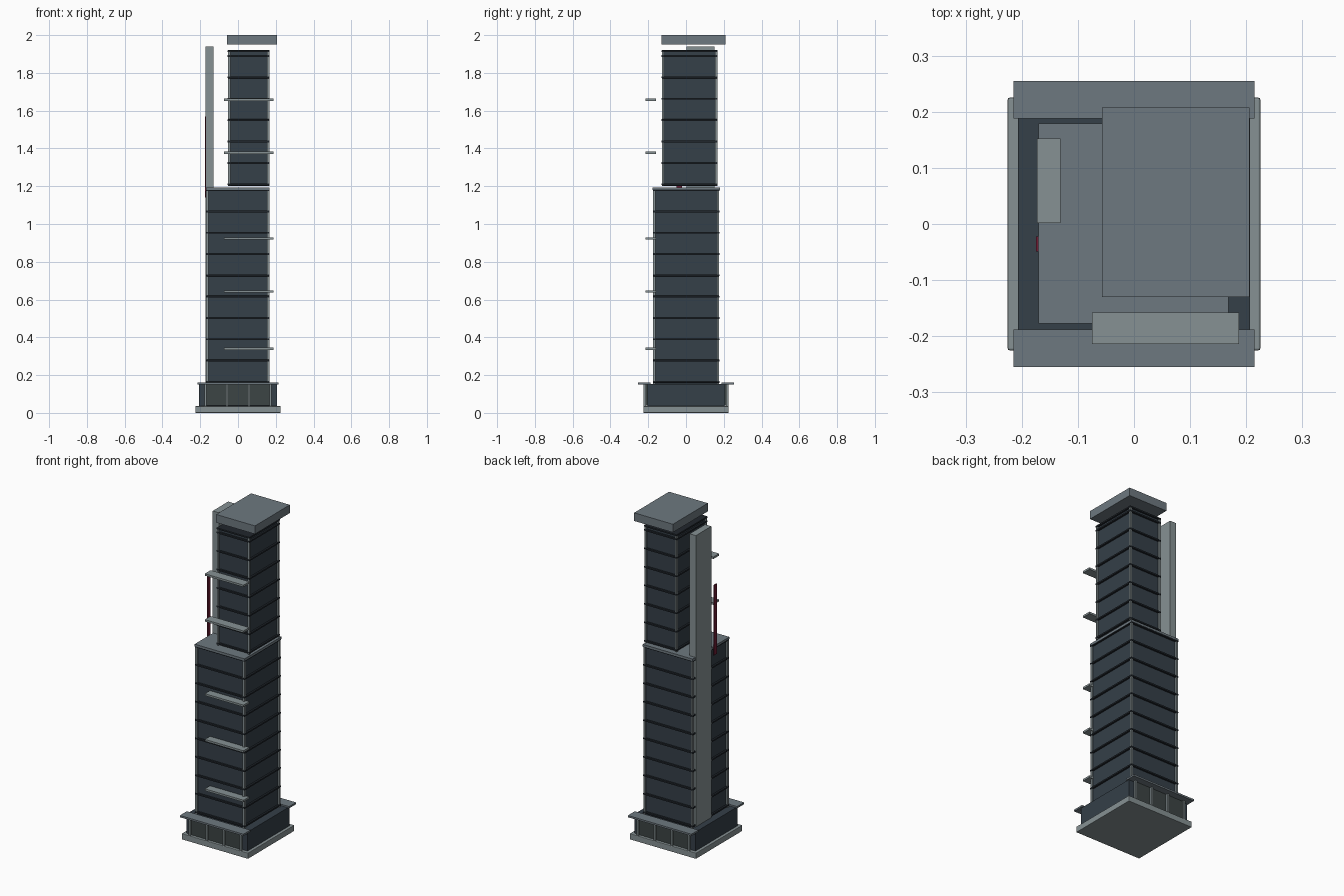
import bpy

if "Cube" in bpy.data.objects:
    bpy.data.objects.remove(bpy.data.objects["Cube"])


def mat(name, r, g, b):
    m = bpy.data.materials.new(name)
    m.diffuse_color = (r, g, b, 1)
    m.use_nodes = True
    m.node_tree.nodes["Principled BSDF"].inputs["Base Color"].default_value = m.diffuse_color
    return m


GLASS = mat("dark_glass", .035, .05, .065)
BAND = mat("dark_band", .015, .02, .026)
ROOF = mat("roof_grey", .155, .19, .215)
STONE = mat("concrete", .24, .285, .295)
SHOP = mat("shopfront_glass", .045, .058, .058)
RED = mat("sign_red", .16, .012, .035)


def box(name, x0, x1, y0, y1, z0, z1, m, bevel=0):
    """Axis-aligned box from its limits, with an optional edge bevel."""
    bpy.ops.mesh.primitive_cube_add(size=1, location=((x0+x1)/2, (y0+y1)/2, (z0+z1)/2))
    o = bpy.context.object
    o.name = name
    o.scale = (x1-x0, y1-y0, z1-z0)
    bpy.ops.object.transform_apply(location=False, rotation=False, scale=True)
    o.data.materials.append(m)
    if bevel:
        b = o.modifiers.new("edge", 'BEVEL')
        b.width = bevel
        b.segments = 2
    return o


def tower(name, x0, x1, y0, y1, z0, z1, bands):
    """Glass shaft with corner posts and projecting floor bands."""
    i = .011
    box(name + "_shaft", x0+i, x1-i, y0+i, y1-i, z0, z1, GLASS)
    for x in (x0+.002, x1-.014):
        for y in (y0+.002, y1-.014):
            box(name + "_corner_post", x, x+.012, y, y+.012, z0, z1, STONE)
    for z in bands:
        box(name + "_floor_band", x0, x1, y0, y1, z-.005, z+.005, BAND, .002)


# Plinth and podium
box("plinth", -.225, .225, -.225, .225, 0, .036, STONE, .003)
box("podium", -.207, .207, -.204, .204, .036, .152, GLASS)

# Canopies, shopfronts and columns, front and back
for s in (-1, 1):
    ya, yb = sorted((s*.188, s*.255))
    box("canopy", -.215, .215, ya, yb, .15, .161, ROOF)
    ya, yb = sorted((s*.2, s*.212))
    for k in range(3):
        x = -.173 + k*.1153
        box("shopfront", x+.003, x+.112, ya, yb, .038, .15, SHOP)
    ya, yb = sorted((s*.212, s*.224))
    for k in range(4):
        x = -.173 + k*.1153
        box("podium_column", x-.005, x+.005, ya, yb, .036, .15, STONE)

# Lower tower and its roof
tower("lower_tower", -.17, .168, -.176, .177, .15, 1.182,
      [.164 + .1128*k for k in range(10)])
box("lower_roof", -.17, .168, -.177, .179, 1.18, 1.193, ROOF)

# Upper tower and floating roof cap
tower("upper_tower", -.055, .168, -.13, .168, 1.2, 1.918,
      [1.21 + .1133*k for k in range(7)] + [1.915])
box("roof_cap", -.057, .206, -.13, .208, 1.95, 2.0, ROOF)

# Tall side fin and vertical sign
box("side_fin", -.173, -.131, .002, .152, .155, 1.94, STONE)
box("vertical_sign", -.175, -.1705, -.049, -.022, 1.14, 1.57, RED)

# Front ledges
for z in (.34, .643, .923, 1.377, 1.658):
    box("front_ledge", -.075, .187, -.214, -.158, z-.006, z+.006, STONE)
